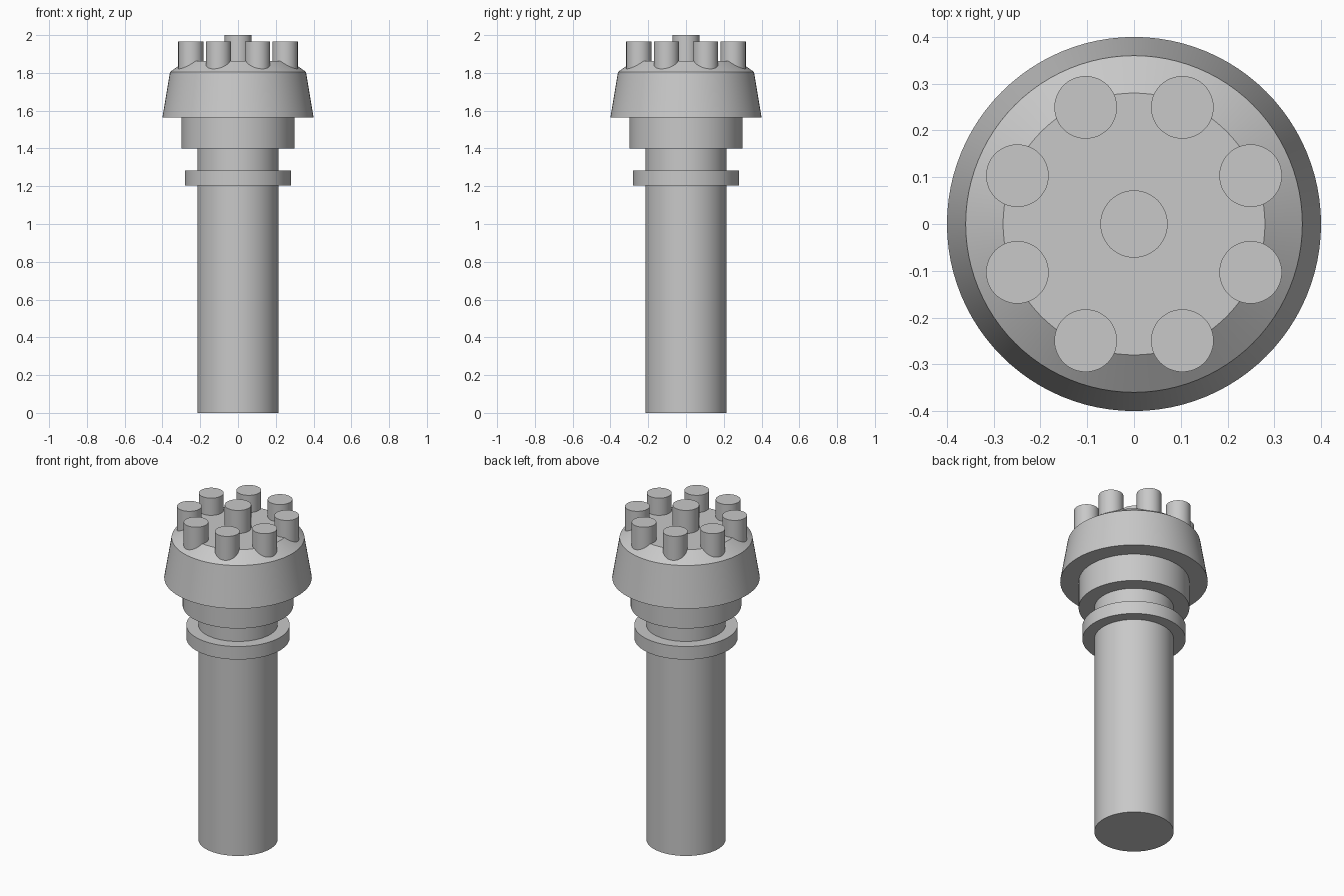
import bpy
import math

cube = bpy.data.objects.get("Cube")
if cube:
    bpy.data.objects.remove(cube, do_unlink=True)

grey = bpy.data.materials.new("plain_grey")
grey.use_nodes = True
grey.diffuse_color = (0.58, 0.58, 0.58, 1)
grey.node_tree.nodes["Principled BSDF"].inputs["Base Color"].default_value = grey.diffuse_color


def tapered(name, bottom, top, r_bottom, r_top=None, x=0, y=0, sides=96):
    """Round part standing between two heights."""
    bpy.ops.mesh.primitive_cone_add(
        vertices=sides, radius1=r_bottom,
        radius2=r_bottom if r_top is None else r_top,
        depth=top - bottom, location=(x, y, (bottom + top) / 2))
    obj = bpy.context.object
    obj.name = name
    obj.data.materials.append(grey)
    bpy.ops.object.shade_smooth_by_angle(angle=math.radians(30))
    return obj


def lathe(name, profile, sides=96):
    """Closed solid turned about z from (radius, height) points."""
    verts, faces = [], []
    for r, z in profile:
        for i in range(sides):
            a = math.tau * i / sides
            verts.append((r * math.cos(a), r * math.sin(a), z))
    for k in range(len(profile) - 1):
        for i in range(sides):
            j = (i + 1) % sides
            faces.append((k * sides + i, k * sides + j,
                          (k + 1) * sides + j, (k + 1) * sides + i))
    faces.append(tuple(reversed(range(sides))))
    faces.append(tuple(range((len(profile) - 1) * sides, len(profile) * sides)))
    mesh = bpy.data.meshes.new(name)
    mesh.from_pydata(verts, [], faces)
    mesh.materials.append(grey)
    obj = bpy.data.objects.new(name, mesh)
    bpy.context.collection.objects.link(obj)
    bpy.ops.object.select_all(action='DESELECT')
    obj.select_set(True)
    bpy.context.view_layer.objects.active = obj
    bpy.ops.object.shade_smooth_by_angle(angle=math.radians(30))


# Shaft, collar and neck, head with bevelled rim, as one turned body
lathe("body", [
    (0.215, 0), (0.215, 1.205), (0.28, 1.205), (0.28, 1.283),
    (0.215, 1.283), (0.215, 1.4), (0.3, 1.4), (0.3, 1.565),
    (0.4, 1.565), (0.36, 1.805), (0.28, 1.862)])

# Ring of pins around a taller centre pin
for i in range(8):
    a = math.tau * (i + 0.5) / 8
    tapered(f"ring_pin_{i + 1}", 1.77, 1.965, 0.067,
            x=0.27 * math.cos(a), y=0.27 * math.sin(a), sides=48)
tapered("centre_pin", 1.8, 2.0, 0.072, sides=48)
